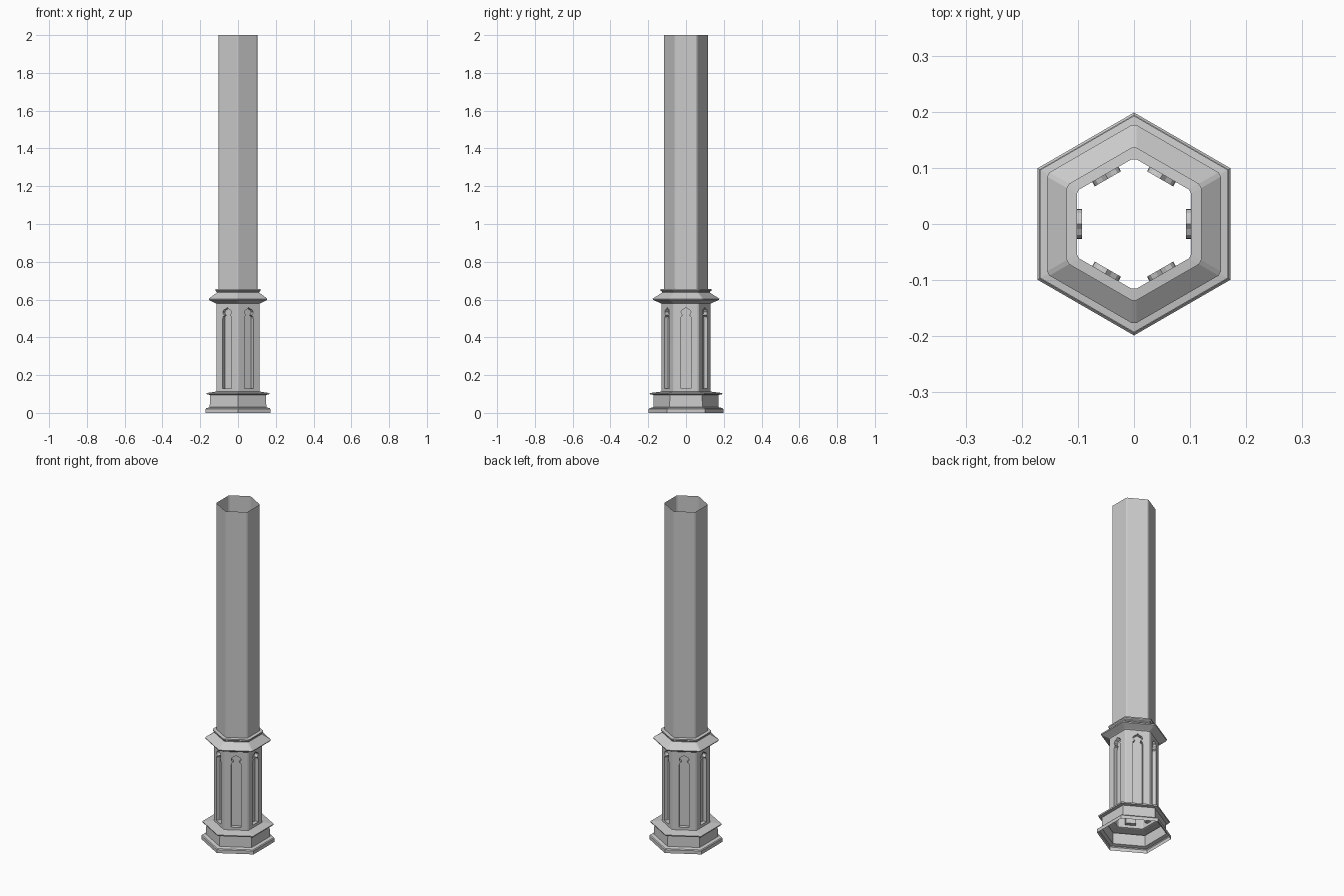
import bpy, bmesh, math
from mathutils import Vector

if "Cube" in bpy.data.objects:
    bpy.data.objects.remove(bpy.data.objects["Cube"])

TAN30 = math.tan(math.radians(30))


def on_side(k, a, u, z):
    """Point on hexagon side k: apothem a, sideways offset u, height z."""
    t = math.radians(60 * k)
    return Vector((a * math.cos(t) - u * math.sin(t), a * math.sin(t) + u * math.cos(t), z))


def finish(name, bm):
    bmesh.ops.remove_doubles(bm, verts=bm.verts, dist=1e-5)
    mesh = bpy.data.meshes.new(name)
    bm.to_mesh(mesh)
    bm.free()
    obj = bpy.data.objects.new(name, mesh)
    bpy.context.collection.objects.link(obj)
    return obj


def hex_loft(name, profile):
    """Open hexagonal shell through (apothem, z, corner chamfer) rows."""
    bm = bmesh.new()
    rings = []
    for a, z, c in profile:
        w = a * TAN30 - c
        rings.append([bm.verts.new(on_side(k, a, s * w, z)) for k in range(6) for s in (-1, 1)])
    for low, high in zip(rings, rings[1:]):
        for i in range(12):
            j = (i + 1) % 12
            bm.faces.new((low[i], low[j], high[j], high[i]))
    bmesh.ops.dissolve_degenerate(bm, dist=1e-5, edges=bm.edges)
    return finish(name, bm)


# Plinth with foot and projecting lip
hex_loft("plinth", [
    (0.172, 0.0, 0), (0.172, 0.02, 0), (0.168, 0.025, 0), (0.15, 0.03, 0),
    (0.148, 0.095, 0), (0.165, 0.098, 0), (0.167, 0.105, 0),
    (0.12, 0.112, 0.005), (0.115, 0.114, 0.005)])

# Sloped collar above the panelled body
hex_loft("collar", [
    (0.115, 0.578, 0.005), (0.121, 0.582, 0.005), (0.153, 0.598, 0.005), (0.155, 0.604, 0.005),
    (0.112, 0.637, 0.005), (0.113, 0.642, 0.005), (0.12, 0.648, 0.005),
    (0.12, 0.655, 0.005), (0.102, 0.657, 0.005)])

# Plain open shaft
hex_loft("shaft", [(0.102, 0.655, 0.005), (0.102, 2.0, 0.005)])

# Panelled body: six sides, each with a recessed trefoil-headed niche
Z0, Z1, FRONT, BACK, CHAMFER = 0.114, 0.578, 0.115, 0.093, 0.005
HALF = FRONT * TAN30 - CHAMFER
niche = [(0, .13), (.027, .13), (.027, .5), (.024, .511), (.016, .517), (.024, .525),
         (.026, .535), (.020, .545), (.009, .55), (0, .558)]
bm = bmesh.new()


def face(points):
    bm.faces.new([bm.verts.new(p) for p in points])


for k in range(6):
    for s in (-1, 1):
        def flip(pts):
            return pts if s > 0 else pts[::-1]
        # half of the wall around the niche
        outline = [(0, Z0), (HALF, Z0), (HALF, Z1), (0, Z1)] + niche[::-1]
        face(flip([on_side(k, FRONT, s * u, z) for u, z in outline]))
        # niche back and its side walls
        face(flip([on_side(k, BACK, s * u, z) for u, z in niche]))
        for (u1, z1), (u2, z2) in zip(niche, niche[1:]):
            face(flip([on_side(k, FRONT, s * u1, z1), on_side(k, FRONT, s * u2, z2),
                       on_side(k, BACK, s * u2, z2), on_side(k, BACK, s * u1, z1)]))
    # chamfered corner strip
    face([on_side(k, FRONT, HALF, Z0), on_side(k + 1, FRONT, -HALF, Z0),
          on_side(k + 1, FRONT, -HALF, Z1), on_side(k, FRONT, HALF, Z1)])
finish("panelled_body", bm)
